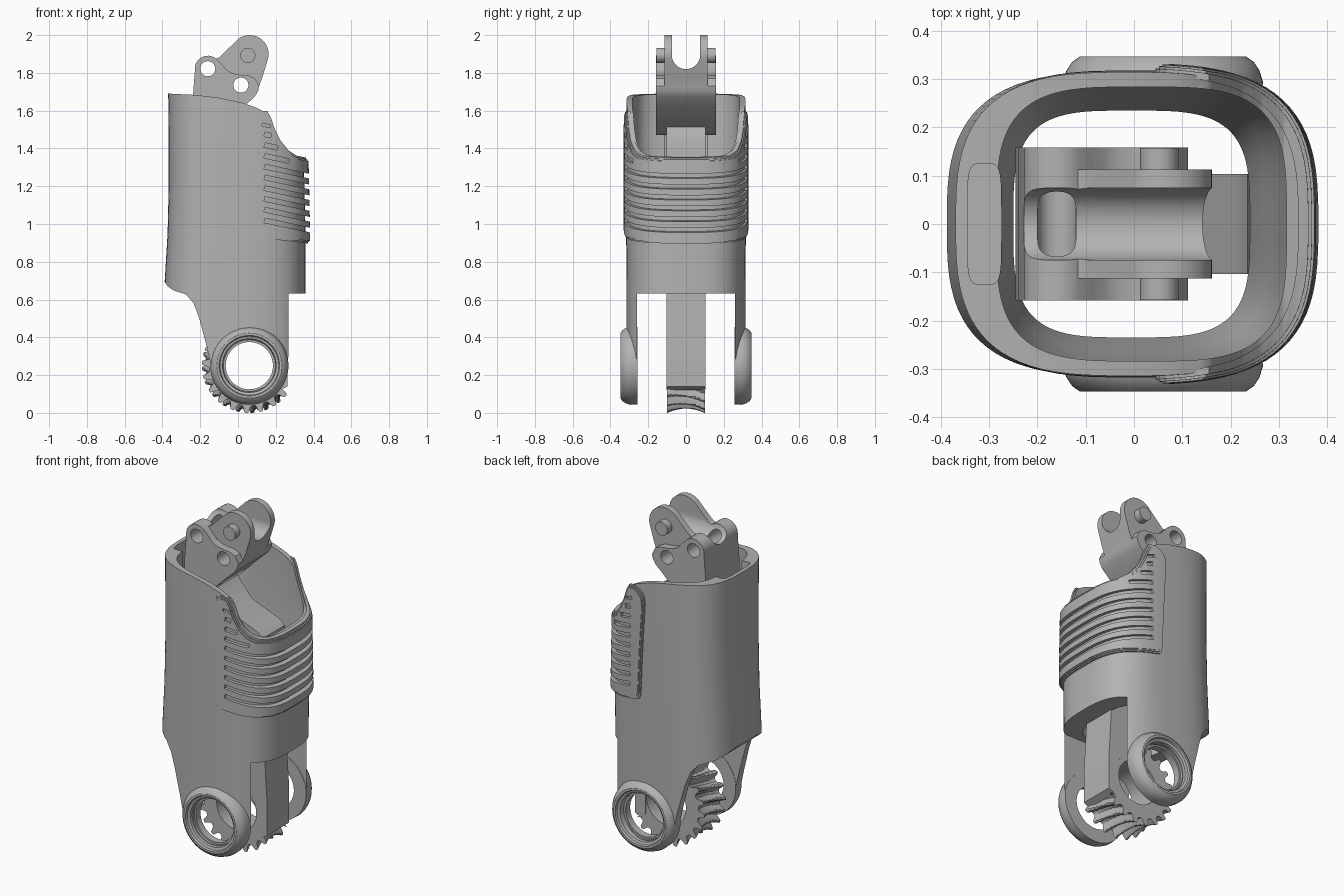
import bpy, bmesh, math
from mathutils import Matrix

if "Cube" in bpy.data.objects:
    bpy.data.objects.remove(bpy.data.objects["Cube"], do_unlink=True)

grey = bpy.data.materials.new("plain grey")
grey.use_nodes = True
COL = (0.45, 0.45, 0.45, 1)
grey.diffuse_color = COL
grey.node_tree.nodes["Principled BSDF"].inputs["Base Color"].default_value = COL


# ---------- helpers ----------
def finish(name, bm):
    bmesh.ops.recalc_face_normals(bm, faces=bm.faces)
    me = bpy.data.meshes.new(name)
    bm.to_mesh(me)
    bm.free()
    me.materials.append(grey)
    ob = bpy.data.objects.new(name, me)
    bpy.context.scene.collection.objects.link(ob)
    return ob


def skin(name, rings, closed=False):
    """Join rings of points; cap the ends unless the rings close on themselves."""
    bm = bmesh.new()
    vs = [[bm.verts.new(p) for p in r] for r in rings]
    n, m = len(vs), len(vs[0])
    for i in range(n if closed else n - 1):
        a, b = vs[i], vs[(i + 1) % n]
        for j in range(m):
            k = (j + 1) % m
            bm.faces.new((a[j], a[k], b[k], b[j]))
    if not closed:
        bm.faces.new(vs[0])
        bm.faces.new(vs[-1])
    return finish(name, bm)


def prism(name, pts, y0, y1):
    return skin(name, [[(x, y, z) for x, z in pts] for y in (y0, y1)])


def arc(cx, cz, r, a0=0, a1=360, n=12):
    return [(cx + r * math.cos(math.radians(a0 + (a1 - a0) * i / n)),
             cz + r * math.sin(math.radians(a0 + (a1 - a0) * i / n))) for i in range(n + 1)]


def disc(cx, cz, r, n=32):
    return arc(cx, cz, r, 0, 360, n)[:-1]


def loft(name, levels, dx=0, dy=0, e=3.0, n=80):
    """Rounded-box sections; a level is z, x min, x max, half width."""
    rings = []
    for z, x0, x1, b in levels:
        cx, a, ring = (x0 + x1) / 2, (x1 - x0) / 2 + dx, []
        for i in range(n):
            t = 2 * math.pi * (i + 0.5) / n
            c, s = math.cos(t), math.sin(t)
            ring.append((cx + a * math.copysign(abs(c) ** (2 / e), c),
                         (b + dy) * math.copysign(abs(s) ** (2 / e), s), z))
        rings.append(ring)
    return skin(name, rings)


def boxes(name, specs):
    """Each spec: centre, size, tilt about y."""
    bm = bmesh.new()
    for c, s, tilt in specs:
        m = Matrix.Translation(c) @ Matrix.Rotation(tilt, 4, 'Y') @ Matrix.Diagonal((*s, 1))
        bmesh.ops.create_cube(bm, size=1, matrix=m)
    return finish(name, bm)


def cut(ob, tool, op='DIFFERENCE'):
    md = ob.modifiers.new("cut", 'BOOLEAN')
    md.operation, md.object, md.solver = op, tool, 'EXACT'
    dg = bpy.context.evaluated_depsgraph_get()
    me = bpy.data.meshes.new_from_object(ob.evaluated_get(dg))
    ob.modifiers.clear()
    ob.data = me
    bpy.data.objects.remove(tool, do_unlink=True)


parts = []
PX, PZ = 0.06, 0.25            # pivot at the bottom

# ---------- outer shell ----------
body = [(-0.1, -.39, .357, .315), (.7, -.388, .357, .315), (.95, -.373, .357, .317),
        (1.2, -.367, .352, .318), (1.45, -.367, .346, .317), (1.8, -.371, .338, .313)]
scoop = [(.155, 1.585), (.175, 1.55), (.195, 1.49), (.225, 1.43), (.265, 1.38), (.31, 1.35), (.5, 1.31)]
outline = ([(-.5, 1.69), (-.36, 1.69), (-.22, 1.683), (-.1, 1.668), (.02, 1.643), (.1, 1.615)] + scoop
           + [(.5, .63), (.283, .63), (.267, .3)] + arc(PX, PZ, .198, -5, -170, 20)
           + [(-.165, .35), (-.205, .5), (-.235, .58), (-.275, .627), (-.34, .648),
              (-.372, .67), (-.392, .7), (-.5, .73)])
shell = loft("shell", body)
cut(shell, prism("tool", outline, -.6, .6), 'INTERSECT')
cut(shell, loft("tool", [(.5, -.25, .24, .235), (.85, -.25, .24, .235), (1.05, -.265, .275, .26),
                         (1.3, -.285, .316, .284), (2, -.285, .316, .284)], e=3.6))
cut(shell, boxes("tool", [((0, 0, .232), (2, .52, .8), 0)]))
cut(shell, prism("tool", disc(PX, PZ, .135, 48), -.6, .6))
# Pocket in the thick rear wall
cut(shell, loft("tool", [(1.0, -.345, -.275, .125), (2, -.345, -.275, .125)], e=5))
parts.append(shell)

# ---------- pivot rings ----------
ring_prof = [(.125, .258), (.205, .258), (.207, .295), (.2, .318), (.188, .336), (.172, .347),
             (.16, .347), (.156, .335), (.142, .33), (.138, .30), (.125, .30)]
for side, label in ((-1, "front"), (1, "back")):
    rings = []
    for i in range(64):
        t = 2 * math.pi * i / 64
        rings.append([(PX + r * math.cos(t), side * y, PZ + r * math.sin(t)) for r, y in ring_prof])
    parts.append(skin(label + "_pivot_ring", rings, True))

# ---------- ribbed grip pad: two stepped layers, slots cut through both ----------
slope = math.radians(12)
ends = {0: .175, 1: .21, 2: .27}


def slots():
    specs = []
    for i in range(9):
        x0, x1, z = .14, ends.get(i, .6), 1.475 - i * .057
        specs.append((((x0 + x1) / 2, 0, z - math.tan(slope) * (x1 - x0) / 2),
                      ((x1 - x0) / math.cos(slope), 1.4, .024), slope))
    specs.append(((.15, 0, 1.522), (.045, 1.4, .016), slope))
    return boxes("tool", specs)


def pad_outline(g):
    top = [(x - g * .8, z + .012 - g) for x, z in scoop]
    return ([(.5, .893 + g), (.37, .897 + g), (.22, .915 + g), (.1 + g, .935 + g), (.082 + g, .943 + g),
             (.073 + g, .965 + g), (.06 + g, 1.25), (.045 + g, 1.51 - g), (.052 + g, 1.555 - g),
             (.075 + g, 1.585 - g), (.115, 1.6 - g)] + top)


for label, g, dx, dy in (("grip_pad_base", 0, .013, .006), ("grip_pad_middle", .007, .02, .011),
                         ("grip_pad_ribs", .014, .025, .0145)):
    pad = loft(label, body, dx, dy)
    cut(pad, loft("tool", [(-.2, *body[0][1:])] + body[1:-1] + [(1.9, *body[-1][1:])], -.008, -.008))
    cut(pad, prism("tool", pad_outline(g), -.6, .6), 'INTERSECT')
    cut(pad, slots())
    parts.append(pad)

# ---------- inner link bar ----------
bar = [(.192, .15), (.225, .12), (.262, .14), (.262, .35), (.235, .8), (.235, 1.3), (.2, 1.33), (.02, 1.4),
       (-.08, 1.52), (-.2, 1.55), (-.22, 1.42), (-.1, 1.25), (.02, 1.1), (.02, .43), (.1, .42), (.192, .34)]
parts.append(prism("link_bar", bar, -.104, .104))

# ---------- worm wheel at the foot of the link ----------
rings, STEPS, TEETH = [], 240, 20
for i in range(STEPS):
    t = 2 * math.pi * i / STEPS
    ring = [(.13, .1), (.13, -.1)]
    for k in range(9):
        y = -.1 + .025 * k
        hollow = .022 * (1 - (y / .1) ** 2)
        if 105 < math.degrees(t) < 325:
            ph = (t / (2 * math.pi) * TEETH + y * 3) % 1
            tooth = min(1, max(0, 1.6 - abs(ph - .5) * 5))
            r = .212 + .039 * tooth - hollow
        else:
            r = .195
        ring.append((r, y))
    rings.append([(PX + r * math.cos(t), y, PZ + r * math.sin(t)) for r, y in ring])
parts.append(skin("worm_wheel", rings, True))

# ---------- clevis head ----------
lobe = [(-.245, 1.47), (-.24, 1.66), (-.229, 1.8)] + arc(-.16, 1.822, .069, 170, 50, 10)
under = [(.112, 1.73), (.107, 1.705), (.09, 1.675), (.04, 1.63), (-.1, 1.49), (-.14, 1.47)]
cheek = lobe + [(-.09, 1.85), (-.06, 1.815), (-.03, 1.798), (.01, 1.79), (.055, 1.786), (.092, 1.77)] + under
fork = lobe + [(-.1, 1.882), (-.065, 1.915)] + arc(.062, 1.9, .1, 140, -15, 18) + [(.13, 1.78)] + under
for label, pts, w in (("clevis_cheeks", cheek, .158), ("clevis_fork", fork, .113)):
    head = prism(label, pts, -w, w)
    # Rounded channel running along x
    u = [(.075 * math.cos(a), 1.895 + .075 * math.sin(a))
         for a in (math.pi + math.pi * i / 24 for i in range(25))] + [(.075, 2.2), (-.075, 2.2)]
    cut(head, skin("tool", [[(x, y, z) for y, z in u] for x in (-.5, .5)]))
    for cx, cz in ((-.16, 1.822), (.015, 1.735)):
        cut(head, prism("tool", disc(cx, cz, .04), -.4, .4))
    parts.append(head)
for side, label in ((-1, "front"), (1, "back")):
    parts.append(prism(label + "_clevis_pin", disc(.052, 1.893, .04), side * .1, side * .157))

# ---------- shading ----------
bpy.ops.object.select_all(action='DESELECT')
for ob in parts:
    ob.select_set(True)
bpy.context.view_layer.objects.active = shell
bpy.ops.object.shade_smooth_by_angle(angle=math.radians(32))
